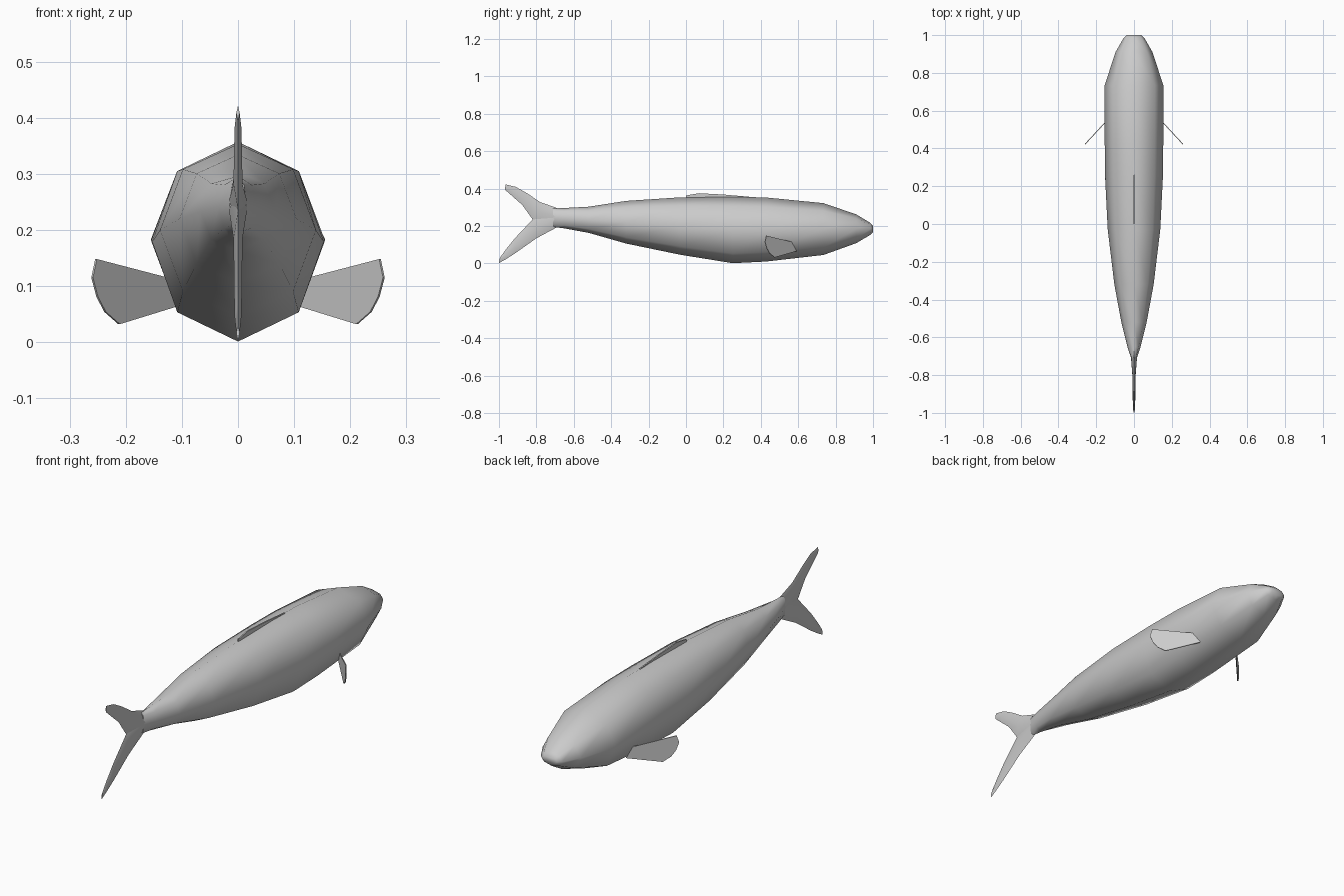
import bpy, bmesh, math

if "Cube" in bpy.data.objects:
    bpy.data.objects.remove(bpy.data.objects["Cube"])


def finish(name, bm, angle=60):
    bmesh.ops.recalc_face_normals(bm, faces=bm.faces)
    me = bpy.data.meshes.new(name)
    bm.to_mesh(me)
    bm.free()
    ob = bpy.data.objects.new(name, me)
    bpy.context.collection.objects.link(ob)
    bpy.ops.object.select_all(action='DESELECT')
    bpy.context.view_layer.objects.active = ob
    ob.select_set(True)
    bpy.ops.object.shade_smooth_by_angle(angle=math.radians(angle))
    return ob


def loft(name, rings, angle=60):
    """Skin closed rings of equal point count and cap both ends."""
    bm = bmesh.new()
    vs = [[bm.verts.new(p) for p in r] for r in rings]
    n = len(vs[0])
    for a, b in zip(vs, vs[1:]):
        for i in range(n):
            j = (i + 1) % n
            bm.faces.new((a[i], a[j], b[j], b[i]))
    bm.faces.new(vs[0])
    bm.faces.new(vs[-1])
    return finish(name, bm, angle)


def plate(name, outline, offset):
    """Thin plate: outline shifted both ways along offset."""
    rings = [[tuple(c + s * o for c, o in zip(p, offset)) for p in outline]
             for s in (-1, 1)]
    return loft(name, rings, 30)


# Body: eight-sided rings given as (y, top z, bottom z, half width)
stations = [
    (1.0, .202, .168, .040), (.985, .217, .152, .055), (.91, .262, .108, .098),
    (.735, .322, .045, .155), (.43, .352, .010, .155), (.25, .357, .001, .153),
    (-.03, .353, .046, .139), (-.32, .334, .106, .104), (-.52, .303, .163, .067),
    (-.65, .296, .187, .035), (-.71, .295, .195, .015),
]
body = []
for y, top, bot, w in stations:
    zc, h = (top + bot) / 2, (top - bot) / 2
    body.append([(w * math.sin(k * math.pi / 4), y, zc + h * math.cos(k * math.pi / 4))
                 for k in range(8)])
loft("body", body)

# Tail lobes: lens sections as (leading y, z, trailing y, z, half thickness)
lobes = {
    "tail_upper_lobe": [(-.69, .296, -.70, .200, .017), (-.78, .328, -.82, .235, .008),
                        (-.85, .375, -.875, .312, .007), (-.91, .409, -.925, .356, .006),
                        (-.965, .422, -.968, .394, .003)],
    "tail_lower_lobe": [(-.69, .193, -.70, .290, .017), (-.80, .134, -.82, .235, .008),
                        (-.915, .053, -.915, .134, .007), (-.97, .018, -.965, .072, .006),
                        (-1.0, .002, -.995, .030, .003)],
}
for name, sections in lobes.items():
    loft(name, [[(0, ly, lz), (t, (ly + ty) / 2, (lz + tz) / 2),
                 (0, ty, tz), (-t, (ly + ty) / 2, (lz + tz) / 2)]
                for ly, lz, ty, tz, t in sections])

# Dorsal fin: low ridge on the back
plate("dorsal_fin", [(0, 0, .33), (0, 0, .363), (0, .07, .375), (0, .2, .368),
                     (0, .34, .356), (0, .34, .33)], (.003, 0, 0))

# Pectoral fins: fans in a vertical plane swept back towards the tail
fan = [(.115, .112), (.253, .148), (.26, .115), (.251, .081), (.237, .054),
       (.212, .032), (.105, .065)]
for s, side in ((1, "right"), (-1, "left")):
    plate("pectoral_fin_" + side,
          [(s * x, .535 - 1.08 * (x - .155), z) for x, z in fan],
          (s * .0015, .0015, 0))
